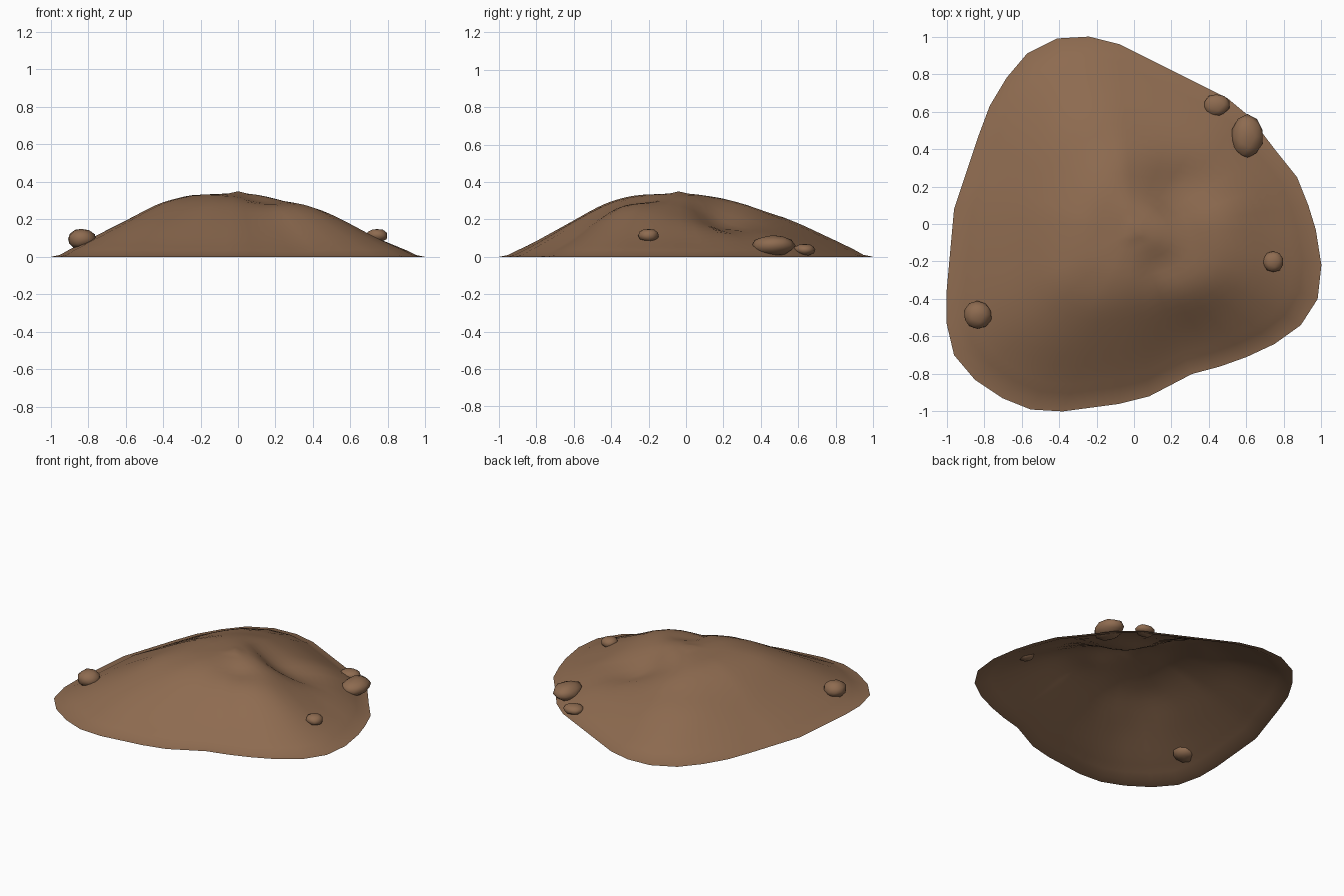
import bpy, bmesh, random
from math import exp
from mathutils import Vector, noise

cube = bpy.data.objects.get("Cube")
if cube:
    bpy.data.objects.remove(cube)

soil = bpy.data.materials.new("brown_soil")
soil.use_nodes = True
colour = (0.27, 0.147, 0.08, 1)
soil.diffuse_color = colour
soil.node_tree.nodes["Principled BSDF"].inputs["Base Color"].default_value = colour


def finish(name, bm, angle):
    """Turn a bmesh into a smooth-shaded object made of soil."""
    mesh = bpy.data.meshes.new(name)
    bm.to_mesh(mesh)
    bm.free()
    obj = bpy.data.objects.new(name, mesh)
    bpy.context.collection.objects.link(obj)
    mesh.materials.append(soil)
    bpy.ops.object.select_all(action='DESELECT')
    obj.select_set(True)
    bpy.context.view_layer.objects.active = obj
    bpy.ops.object.shade_smooth_by_angle(angle=angle)
    return obj


# Ground outline, counter-clockwise from the back
OUTLINE = [
    (-.24, 1), (-.41, .99), (-.57, .91), (-.68, .78), (-.77, .63), (-.83, .47),
    (-.9, .26), (-.96, .08), (-1, -.36), (-1, -.53), (-.96, -.7), (-.85, -.83),
    (-.7, -.93), (-.55, -.99), (-.38, -1), (-.08, -.96), (.08, -.92), (.31, -.8),
    (.46, -.76), (.6, -.71), (.75, -.64), (.89, -.54), (.98, -.4), (1, -.22),
    (.97, -.03), (.93, .1), (.87, .25), (.75, .4), (.62, .57), (.5, .67),
    (.3, .77), (-.08, .96)]

# Shoulders and hollows on the slope: x, y, spread, height
BUMPS = [
    (.18, .2, .12, -.085),   # gully behind the peak
    (.38, .2, .14, -.06),    # gully mouth
    (.2, .5, .12, -.02),     # gully side
    (-.1, .42, .12, -.015),  # back slope
    (.7, -.05, .2, -.04),    # left slope
    (-.3, -.05, .15, .02),   # right shoulder
    (-.42, -.38, .13, .02),  # front ridge
    (-.02, -.36, .12, .015), # front shoulder
    (.4, -.33, .12, .025),   # left shoulder
    (.14, -.2, .09, -.025),  # dip under the peak
    (.3, -.7, .15, -.035),   # steep front hollow
    (-.2, -.8, .15, -.015)]


def height(x, y, t):
    """Dome with soft bumps and a thin flat lip, fading out at the rim."""
    z = .34 * (1 - t * t) ** 1.3
    relief = sum(h * exp(-((x - bx) ** 2 + (y - by) ** 2) / (2 * s * s))
                 for bx, by, s, h in BUMPS)
    relief += .012 * noise.noise(Vector((x * 4, y * 4, 0)))
    z += relief * (1 - t ** 4) * min(1, t * 4)
    return max(0, z * min(1, (1 - t) * 8 + .25))


# Mound: an open shell of rings shrinking from the outline to the peak
RINGS = 20
PEAK_Y = -.04
bm = bmesh.new()
rings = []
for i in range(RINGS):
    t = 1 - i / RINGS
    ring = []
    for px, py in OUTLINE:
        x, y = px * t, py * t + PEAK_Y * (1 - t)
        ring.append(bm.verts.new((x, y, height(x, y, t))))
    rings.append(ring)
peak = bm.verts.new((0, PEAK_Y, .35))
count = len(OUTLINE)
for i in range(count):
    j = (i + 1) % count
    for low, high in zip(rings, rings[1:]):
        bm.faces.new((low[i], low[j], high[j], high[i]))
    bm.faces.new((rings[-1][i], rings[-1][j], peak))
finish("soil_mound", bm, 1.0)


# Stones: lumpy squashed balls resting near the rim
def stone(name, centre, size, seed):
    random.seed(seed)
    bm = bmesh.new()
    bmesh.ops.create_icosphere(bm, subdivisions=2, radius=1)
    for v in bm.verts:
        v.co *= random.uniform(.93, 1.06)
        v.co = Vector(centre) + Vector(a * b for a, b in zip(v.co, size))
    finish(name, bm, .8)


stone("front_right_stone", (-.835, -.485, .096), (.076, .078, .054), 1)
stone("left_stone", (.742, -.2, .114), (.057, .057, .036), 2)
stone("back_left_large_stone", (.605, .465, .06), (.084, .116, .056), 3)
stone("back_left_small_stone", (.44, .635, .037), (.07, .06, .033), 4)
